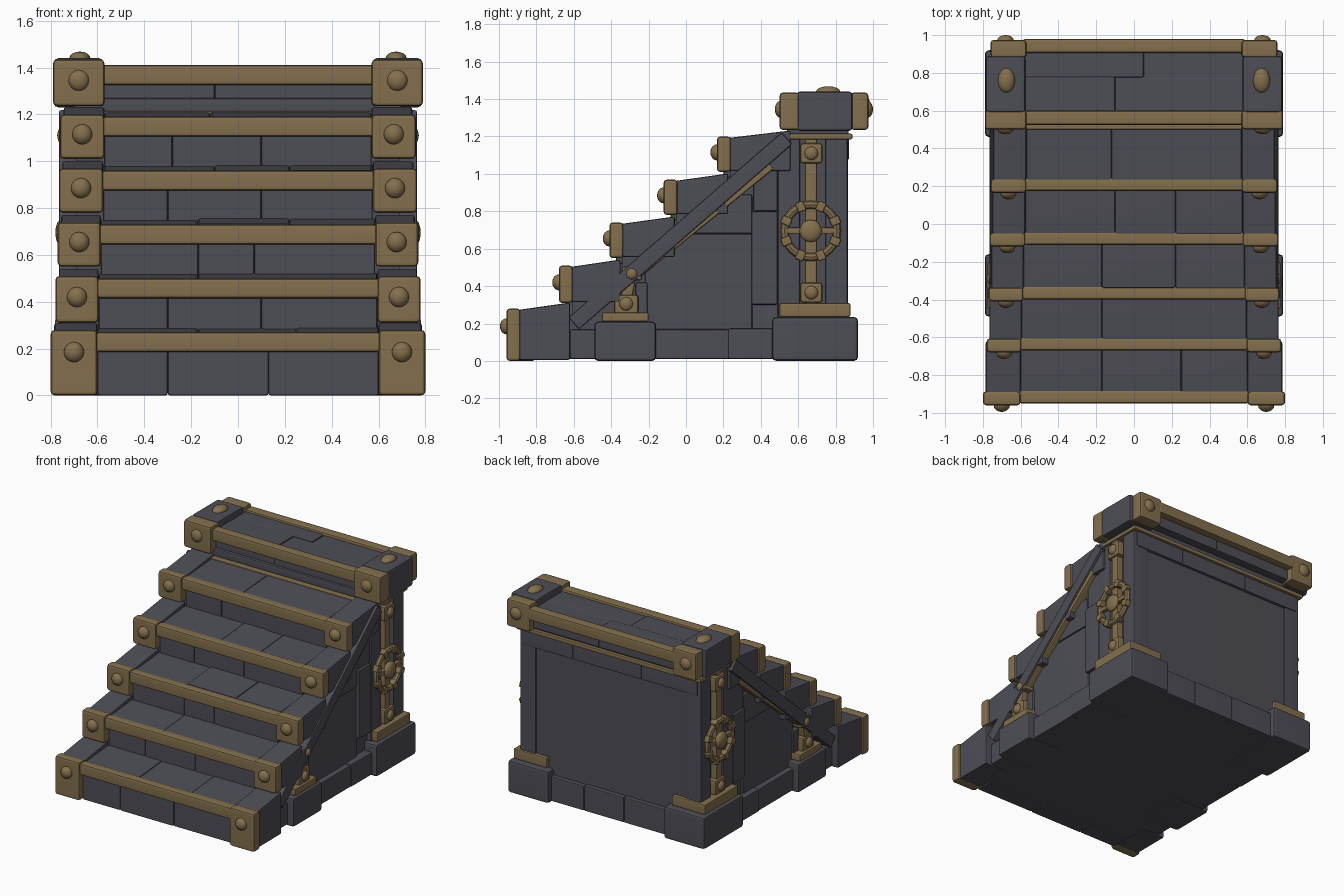
import bpy, bmesh, math, random
from mathutils import Matrix, Vector

random.seed(4)
if "Cube" in bpy.data.objects:
    bpy.data.objects.remove(bpy.data.objects["Cube"])


def material(name, colour):
    m = bpy.data.materials.new(name)
    m.use_nodes = True
    m.diffuse_color = colour
    bsdf = m.node_tree.nodes["Principled BSDF"]
    bsdf.inputs["Base Color"].default_value = colour
    bsdf.inputs["Roughness"].default_value = 0.7
    return m


STONE = material("dark_stone", (0.075, 0.075, 0.093, 1))
BRASS = material("aged_brass", (0.23, 0.16, 0.075, 1))


def finish(name, bm, mat, mirror=False):
    bmesh.ops.recalc_face_normals(bm, faces=bm.faces)
    me = bpy.data.meshes.new(name)
    bm.to_mesh(me)
    bm.free()
    me.materials.append(mat)
    ob = bpy.data.objects.new(name, me)
    bpy.context.collection.objects.link(ob)
    bpy.ops.object.select_all(action='DESELECT')
    ob.select_set(True)
    bpy.context.view_layer.objects.active = ob
    bpy.ops.object.shade_smooth_by_angle(angle=math.radians(40))
    if mirror:
        ob.modifiers.new("Mirror", 'MIRROR')
    ob.modifiers.new("Normals", 'WEIGHTED_NORMAL').keep_sharp = True
    return ob


def prism(name, pts, x0, x1, mat, bevel=0.012, mirror=False):
    """Side profile of (y, z) points extruded across x, with rounded edges."""
    bm = bmesh.new()
    face = bm.faces.new([bm.verts.new((x0, y, z)) for y, z in pts])
    new = bmesh.ops.extrude_face_region(bm, geom=[face])["geom"]
    bmesh.ops.translate(bm, vec=(x1 - x0, 0, 0),
                        verts=[v for v in new if isinstance(v, bmesh.types.BMVert)])
    bmesh.ops.recalc_face_normals(bm, faces=bm.faces)
    if bevel:
        bmesh.ops.bevel(bm, geom=bm.edges[:], offset=bevel, segments=2,
                        profile=0.5, affect='EDGES', clamp_overlap=True)
    return finish(name, bm, mat, mirror)


def block(name, x, y, z, mat, bevel=0.012, rise=0.0, mirror=False):
    pts = [(y[0], z[0]), (y[1], z[0]), (y[1], z[1] + rise), (y[0], z[1])]
    return prism(name, pts, x[0], x[1], mat, bevel, mirror)


def beam(name, a, b, width, x, mat, bevel=0.01):
    a, b = Vector(a), Vector(b)
    side = (b - a).orthogonal().normalized() * width / 2
    return prism(name, [a - side, b - side, b + side, a + side], x[0], x[1], mat, bevel, True)


def dome(name, centre, radii, mat=BRASS):
    bm = bmesh.new()
    bmesh.ops.create_uvsphere(bm, u_segments=16, v_segments=8, radius=1,
                              matrix=Matrix.Translation(centre) @ Matrix.Diagonal((*radii, 1)))
    return finish(name, bm, mat, True)


def stone_row(name, edges, y, z, rise=0.0, bevel=0.01):
    for i, (a, b) in enumerate(zip(edges, edges[1:])):
        d = random.uniform(-0.006, 0.006)
        block(f"{name}_{i + 1}", (a, b), (y[0] + d, y[1]), (z[0], z[1] + d), STONE, bevel, rise)


# Steps: front y, bottom z, top z, corner inner x, outer x, riser joints, tread joints
steps = [
    (-0.96, 0.00, 0.28, 0.60, 0.80, (-0.3, 0.13), (-0.17, 0.25)),
    (-0.68, 0.31, 0.51, 0.595, 0.78, (-0.3, 0.1), (-0.17,)),
    (-0.41, 0.55, 0.74, 0.585, 0.77, (-0.17, 0.07), (-0.17, 0.22)),
    (-0.12, 0.78, 0.97, 0.575, 0.765, (-0.3, 0.1), (-0.1, 0.22)),
    (0.165, 1.01, 1.20, 0.57, 0.76, (-0.28, 0.1), (-0.12,)),
]
core = [(0.84, 0.01), (-0.89, 0.01)]
for i, (y, z0, z1, xi, xo, rj, tj) in enumerate(steps):
    n = i + 1
    y_next = steps[n][0] if n < len(steps) else 0.50
    zc = (z0 + z1) / 2 + (0.045 if i == 0 else 0.01)
    block(f"step_{n}_corner_bracket", (xi, xo), (y, y + 0.075), (z0, z1), BRASS, 0.018, mirror=True)
    dome(f"step_{n}_rivet", ((xi + xo) / 2, y, zc), (0.043, 0.035, 0.043))
    block(f"step_{n}_nosing_bar", (-xi - 0.01, xi + 0.01), (y + 0.01, y + 0.08),
          (z1 - 0.095, z1 - 0.01), BRASS, 0.015)
    block(f"step_{n}_end_stone", (xi, xo - 0.015), (y + 0.06, y_next + 0.06),
          (z0 + 0.005, z1 - 0.008), STONE, 0.012, 0.04, True)
    stone_row(f"step_{n}_riser", (-xi, *rj, xi), (y + 0.04, y + 0.15), (z0 - 0.04 * (i > 0), z1 - 0.06))
    stone_row(f"step_{n}_tread", (-xi, *tj, xi), (y + 0.065, y_next + 0.08), (z1 - 0.08, z1 - 0.012), 0.025)
    core += [(y + 0.07, z1 - 0.04), (y_next + 0.07, z1 - 0.04)]
core += [(0.57, 1.19), (0.84, 1.19)]
prism("stair_core", core, -0.69, 0.69, STONE, 0)

# Top landing
block("landing_trim_plate", (-0.74, 0.74), (0.50, 0.89), (1.185, 1.215), BRASS, 0.008)
block("landing_underlay", (-0.70, 0.70), (0.54, 0.87), (1.21, 1.27), STONE)
stone_row("landing_front_slab", (-0.58, -0.1, 0.58), (0.56, 0.78), (1.24, 1.395))
stone_row("landing_back_slab", (-0.58, 0.05, 0.58), (0.775, 0.93), (1.25, 1.395))
for side, y0, y1, yr in (("front", 0.50, 0.605, 0.505), ("back", 0.88, 0.975, 0.97)):
    block(f"landing_{side}_corner_bracket", (0.57, 0.79 if side == "front" else 0.76),
          (y0, y1), (1.235, 1.435), BRASS, 0.018, mirror=True)
    dome(f"landing_{side}_rivet", (0.68, yr, 1.345), (0.045, 0.03, 0.045))
block("landing_front_bar", (-0.59, 0.59), (0.525, 0.60), (1.325, 1.41), BRASS, 0.015)
block("landing_back_bar", (-0.59, 0.59), (0.905, 0.98), (1.325, 1.41), BRASS, 0.015)
block("landing_end_stone", (0.575, 0.785), (0.59, 0.89), (1.23, 1.44), STONE, 0.018, mirror=True)
dome("landing_top_rivet", (0.675, 0.76, 1.44), (0.045, 0.065, 0.028))

# Plinth
block("front_foot_stone", (0.50, 0.79), (-0.49, -0.16), (0, 0.21), STONE, 0.02, mirror=True)
block("rear_foot_stone", (0.46, 0.79), (0.46, 0.92), (0, 0.235), STONE, 0.022, mirror=True)
block("side_plinth_front", (0.55, 0.74), (-0.62, -0.45), (0.01, 0.17), STONE, mirror=True)
block("side_plinth_middle", (0.55, 0.745), (-0.18, 0.23), (0.01, 0.17), STONE, mirror=True)
block("side_plinth_rear", (0.55, 0.75), (0.225, 0.48), (0.01, 0.175), STONE, mirror=True)
stone_row("back_plinth", (-0.48, -0.12, 0.2, 0.48), (0.6, 0.885), (0.01, 0.19))

# Side and back walls
block("side_wall_panel", (0.6, 0.705), (-0.22, 0.355), (0.16, 0.68), STONE, mirror=True)
block("side_wall_upper_stone", (0.6, 0.71), (0.03, 0.355), (0.68, 0.89), STONE, mirror=True)
block("side_wall_wedge_stone", (0.6, 0.72), (-0.27, -0.205), (0.2, 0.42), STONE, mirror=True)
block("side_column_lower", (0.6, 0.725), (0.35, 0.49), (0.30, 0.80), STONE, mirror=True)
block("side_column_upper", (0.6, 0.715), (0.36, 0.49), (0.80, 1.12), STONE, mirror=True)
block("pillar_front_strip", (0.6, 0.725), (0.49, 0.61), (0.23, 1.19), STONE, mirror=True)
block("pillar_back_strip", (0.6, 0.725), (0.745, 0.865), (0.23, 1.19), STONE, mirror=True)
block("back_wall_panel", (-0.68, 0.68), (0.8, 0.855), (0.17, 1.08), STONE)
stone_row("back_ledge", (-0.70, -0.25, 0.3, 0.70), (0.78, 0.872), (1.075, 1.19))

# Slanted side rails
beam("stone_rail", (-0.60, 0.20), (0.54, 1.19), 0.085, (0.68, 0.765), STONE)
beam("brass_rail", (-0.30, 0.44), (0.45, 1.05), 0.06, (0.68, 0.75), BRASS)

# Small bracket at the foot of the rail
block("rail_foot_plate", (0.64, 0.775), (-0.45, -0.20), (0.21, 0.26), BRASS, 0.01, mirror=True)
block("rail_foot_base", (0.66, 0.76), (-0.385, -0.255), (0.25, 0.355), BRASS, 0.015, mirror=True)
beam("rail_foot_strut", (-0.32, 0.33), (-0.295, 0.46), 0.06, (0.68, 0.75), BRASS)
block("rail_foot_head", (0.66, 0.76), (-0.345, -0.235), (0.43, 0.505), BRASS, 0.015, mirror=True)
dome("rail_foot_lower_rivet", (0.76, -0.32, 0.305), (0.022, 0.036, 0.036))
dome("rail_foot_upper_rivet", (0.76, -0.29, 0.465), (0.02, 0.03, 0.03))

# Pillar ornament: brass post with a spoked wheel
block("pillar_foot_plate", (0.50, 0.77), (0.50, 0.88), (0.235, 0.31), BRASS, 0.012, mirror=True)
block("pillar_post", (0.66, 0.735), (0.635, 0.70), (0.30, 1.19), BRASS, 0.012, mirror=True)
for end, z in (("lower", 0.365), ("upper", 1.11)):
    block(f"pillar_{end}_clasp", (0.66, 0.75), (0.61, 0.73), (z - 0.055, z + 0.055), BRASS, 0.018, mirror=True)
    dome(f"pillar_{end}_rivet", (0.75, 0.67, z), (0.022, 0.036, 0.036))
hub = Vector((0.735, 0.667, 0.695))
bm = bmesh.new()
ring = bmesh.ops.create_circle(bm, segments=8, radius=0.022,
                               matrix=Matrix.Translation(hub + Vector((0, 0.14, 0))))
bmesh.ops.spin(bm, geom=bm.verts[:] + bm.edges[:], cent=hub, axis=(1, 0, 0),
               angle=math.tau, steps=32)
bmesh.ops.remove_doubles(bm, verts=bm.verts, dist=0.001)
finish("wheel_rim", bm, BRASS, True)
block("wheel_spoke", (0.715, 0.75), (0.515, 0.82), (0.68, 0.712), BRASS, 0.008, mirror=True)
for k in range(8):
    a = math.tau * (k + 0.5) / 8
    d = Vector((math.cos(a), math.sin(a)))
    c = Vector((hub.y, hub.z))
    beam(f"wheel_collar_{k + 1}", c + d * 0.114, c + d * 0.168, 0.045, (0.708, 0.762), BRASS, 0.008)
dome("wheel_hub", hub + Vector((0.015, 0, 0)), (0.03, 0.06, 0.06))
